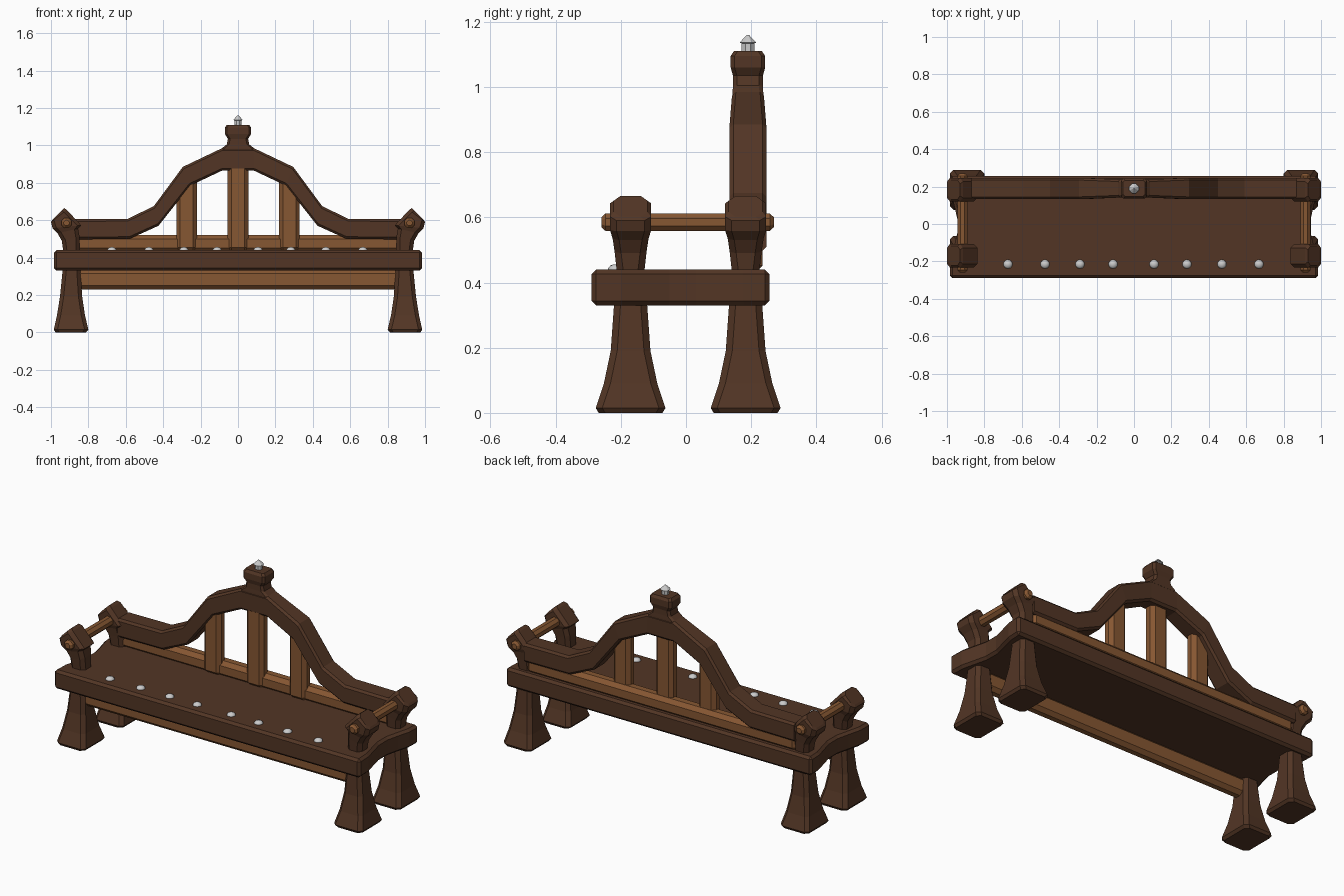
import bpy, bmesh, math
from mathutils import Matrix

if "Cube" in bpy.data.objects:
    bpy.data.objects.remove(bpy.data.objects["Cube"])


def material(name, rgb):
    m = bpy.data.materials.new(name)
    m.diffuse_color = (*rgb, 1)
    m.use_nodes = True
    m.node_tree.nodes["Principled BSDF"].inputs["Base Color"].default_value = m.diffuse_color
    return m


DARK = material("dark_wood", (0.085, 0.036, 0.018))
LIGHT = material("light_wood", (0.24, 0.095, 0.032))


def finish(name, bm, mat=None, bevel=0):
    bmesh.ops.recalc_face_normals(bm, faces=bm.faces)
    me = bpy.data.meshes.new(name)
    bm.to_mesh(me)
    bm.free()
    ob = bpy.data.objects.new(name, me)
    bpy.context.collection.objects.link(ob)
    if mat:
        me.materials.append(mat)
    if bevel:
        b = ob.modifiers.new("bevel", "BEVEL")
        b.width, b.segments, b.limit_method = bevel, 1, "ANGLE"
        b.angle_limit = math.radians(40)
    return ob


def loft(name, sections, yc, mat, ch=0.02, mirror=False):
    """Skin chamfered rectangles; each section is (x1, z1, x2, z2, half depth)."""
    bm = bmesh.new()
    rings = []
    for x1, z1, x2, z2, h in sections:
        t = ch / math.hypot(x2 - x1, z2 - z1)
        c = min(ch, h * 0.5)
        pts = [(0, c - h), (t, -h), (1 - t, -h), (1, c - h),
               (1, h - c), (1 - t, h), (t, h), (0, h - c)]
        rings.append([bm.verts.new(((x1 + (x2 - x1) * u) * (-1 if mirror else 1),
                                    yc + y, z1 + (z2 - z1) * u)) for u, y in pts])
    for a, b in zip(rings, rings[1:]):
        for i in range(8):
            j = (i + 1) % 8
            bm.faces.new((a[i], a[j], b[j], b[i]))
    bm.faces.new(rings[0])
    bm.faces.new(rings[-1])
    return finish(name, bm, mat)


def box(name, lo, hi, mat, bevel):
    bm = bmesh.new()
    bmesh.ops.create_cube(bm, size=1)
    for v in bm.verts:
        v.co = [a + (b - a) * (c + 0.5) for a, b, c in zip(lo, hi, v.co)]
    return finish(name, bm, mat, bevel)


def lathe(name, profile, sides, matrix, mat=None):
    """Turned part from (radius, height) points."""
    bm = bmesh.new()
    rings = [[bm.verts.new((r * math.cos(math.tau * (i + .5) / sides),
                            r * math.sin(math.tau * (i + .5) / sides), z))
              for i in range(sides)] for r, z in profile]
    for a, b in zip(rings, rings[1:]):
        for i in range(sides):
            j = (i + 1) % sides
            bm.faces.new((a[i], a[j], b[j], b[i]))
    bm.faces.new(rings[0])
    bm.faces.new(rings[-1])
    bm.transform(matrix)
    return finish(name, bm, mat)


# Flared legs that run up through the seat into outward-tilted heads
LEG = [(-.975, 0, -.812, 0, .098), (-.985, .015, -.80, .015, .107),
       (-.968, .09, -.818, .09, .082), (-.952, .19, -.833, .19, .061),
       (-.938, .33, -.842, .33, .051), (-.935, .44, -.845, .44, .043),
       (-.942, .49, -.847, .51, .049), (-.965, .53, -.855, .555, .055),
       (-.992, .558, -.838, .572, .063), (-1.0, .59, -.915, .655, .063),
       (-.992, .602, -.93, .665, .052)]
for mirror, side in ((False, "left"), (True, "right")):
    for yc, end in ((-.17, "front"), (.183, "back")):
        loft(f"{end}_{side}_leg", LEG, yc, DARK, mirror=mirror)
    # Armrest rod through both heads
    sx = .917 if mirror else -.917
    lathe(f"{side}_armrest_rod",
          [(.016, -.26), (.029, -.247), (.029, .257), (.016, .27)], 8,
          Matrix.Translation((sx, 0, .585)) @ Matrix.Rotation(-math.pi / 2, 4, "X"), LIGHT)

# Seat plank with scooped ends
end = [(.985, -.29), (.982, -.2), (.962, -.12), (.945, -.05), (.945, .03),
       (.962, .1), (.982, .175), (.985, .256)]
outline = end + [(-x, y) for x, y in reversed(end)]
bm = bmesh.new()
face = bm.faces.new([bm.verts.new((x, y, .33)) for x, y in outline])
ext = bmesh.ops.extrude_face_region(bm, geom=[face], use_keep_orig=True)
for g in ext["geom"]:
    if isinstance(g, bmesh.types.BMVert):
        g.co.z = .44
finish("seat", bm, DARK, .014)

# Light rails: below the seat front, and along the seat back
box("front_rail", (-.87, -.205, .23), (.87, -.135, .335), LIGHT, .02)
box("back_lower_rail", (-.87, .155, .43), (.87, .235, .52), LIGHT, .022)

# Three back slats
for x, top, n in ((-.275, .82, "left"), (0, .90, "centre"), (.275, .82, "right")):
    box(f"{n}_back_slat", (x - .055, .142, .435), (x + .055, .212, top), LIGHT, .02)

# Arched back rail
half = [(-.87, .605, -.87, .497, .057), (-.59, .607, -.58, .5, .057),
        (-.45, .675, -.425, .57, .057), (-.295, .885, -.255, .785, .057),
        (-.085, .985, -.085, .865, .049)]
arch = half + [(-a, b, -c, d, h) for a, b, c, d, h in reversed(half)]
loft("back_arch", arch, .19, DARK, ch=.012)

# Crest block on top of the arch
crest = [(.95, .10, .047), (.985, .085, .047), (1.005, .06, .046), (1.035, .054, .046),
         (1.06, .07, .053), (1.095, .07, .053), (1.11, .06, .043)]
loft("crest_block", [(-x, z, x, z, h) for z, x, h in crest], .19, DARK, ch=.012)

# Metal finial
lathe("finial", [(.021, 1.1), (.021, 1.134), (.028, 1.136), (.003, 1.16)], 8,
      Matrix.Translation((0, .19, 0)))

# Rounded studs along the seat front
for i, x in enumerate((-.674, -.476, -.289, -.112, .107, .283, .47, .668)):
    stud = lathe(f"seat_stud_{i + 1}", [(.025, .436), (.024, .444), (.017, .452), (.006, .456)],
                 10, Matrix.Translation((x, -.215, 0)))
    stud.data.shade_smooth()
